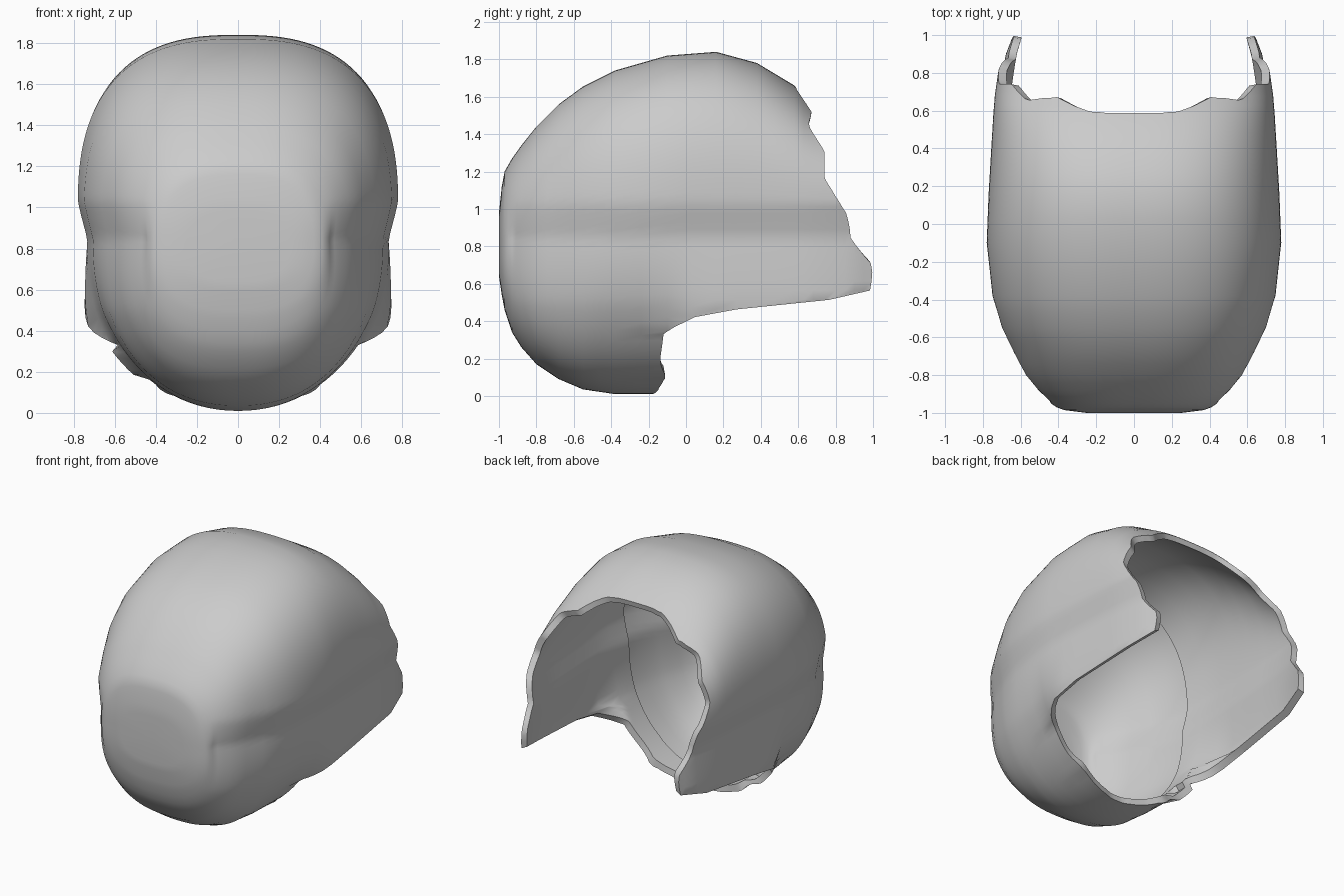
import bpy, bmesh, math

if "Cube" in bpy.data.objects:
    bpy.data.objects.remove(bpy.data.objects["Cube"], do_unlink=True)

COLUMNS = 144

# Cross-sections from front to back: y, half width, top, bottom
SECTIONS = [
    (-1.0, .25, .98, .64), (-.985, .37, 1.12, .54), (-.97, .41, 1.2, .46),
    (-.93, .47, 1.27, .34), (-.88, .52, 1.34, .26), (-.8, .58, 1.44, .17),
    (-.68, .64, 1.56, .09), (-.55, .70, 1.655, .035), (-.38, .75, 1.74, .01),
    (-.1, .78, 1.82, .01), (.16, .77, 1.84, 0), (.38, .757, 1.78, 0),
    (.58, .745, 1.66, 0), (.68, .737, 1.56, 0), (.8, .72, 1.47, 0),
    (.9, .70, 1.36, 0), (1.0, .66, 1.25, 0)]
WIDTH, TOP, BOTTOM = ([(s[0], s[i]) for s in SECTIONS] for i in (1, 2, 3))
MIDDLE = [(-1, .82), (-.5, .93), (0, 1.0)]
LOWER_POWER = [(-1, 2.8), (-.7, 2.4), (-.4, 2.1), (-.12, 2.1), (.1, 4)]
# Pinch of the side walls below the ridge: z, factor
PINCH = [(.5, .985), (.85, .945), (1.03, 1.0)]
# Rear edge of the shell: z, y
RIM = [(0, -.2), (.02, -.16), (.1, -.11), (.18, -.14), (.34, -.12), (.36, -.08),
       (.45, .1), (.49, .62), (.55, .98), (.69, 1.0), (.84, .88), (.97, .86),
       (1.16, .74), (1.31, .74), (1.45, .65), (1.52, .67), (1.64, .59), (1.9, .5)]


def lerp(table, t):
    if t <= table[0][0]:
        return table[0][1]
    for (a, u), (b, v) in zip(table, table[1:]):
        if t <= b:
            return u + (v - u) * (t - a) / (b - a)
    return table[-1][1]


def shell_point(angle, y, inset=0.0):
    """Point on the rounded-box section at y, pulled inward by inset."""
    c, s = math.cos(angle), math.sin(angle)
    zc = lerp(MIDDLE, y)
    power = 2.6 if s > 0 else lerp(LOWER_POWER, y)
    r = (abs(c) ** power + abs(s) ** power) ** (-1 / power)
    height = lerp(TOP, y) - zc if s > 0 else zc - lerp(BOTTOM, y)
    z = zc + r * s * (height - inset)
    x = r * c * (lerp(WIDTH, y) - inset)
    if y > -.95:
        x *= lerp(PINCH, z) if z > .5 else PINCH[0][1]
    # small flare at one end of the chin
    if x < -.4 and .17 < z < .31 and y > -.2:
        x -= .05
    return x, y, z


def rim_y(angle):
    y = -.6
    while y < 1 and y < lerp(RIM, shell_point(angle, y)[2]):
        y += .004
    return min(y, 1.0)


def bridge(bm, rows):
    for a, b in zip(rows, rows[1:]):
        for i in range(COLUMNS):
            j = (i + 1) % COLUMNS
            bm.faces.new((a[i], a[j], b[j], b[i]))


angles = [2 * math.pi * (i + .5) / COLUMNS for i in range(COLUMNS)]
rims = [rim_y(a) for a in angles]
stations = []
for s, t in zip(SECTIONS, SECTIONS[1:]):
    stations += [s[0], (s[0] + t[0]) / 2]
stations.append(1.0)

bm = bmesh.new()

# Outer skin, each row clamped to the rear edge
rows = [[bm.verts.new(shell_point(a, min(y, r))) for a, r in zip(angles, rims)]
        for y in stations]
nose = bm.verts.new((0, -.99, .82))
for i in range(COLUMNS):
    bm.faces.new((nose, rows[0][(i + 1) % COLUMNS], rows[0][i]))

# Folded rim and inner lining, open towards the front
lining = [rows[-1]]
for k in range(9):
    y = 1.0 - k * 1.3 / 8
    lining.append([bm.verts.new(shell_point(a, min(y, r - .008 - .02 * k), .045))
                   for a, r in zip(angles, rims)])
bridge(bm, rows + lining[1:])

bmesh.ops.remove_doubles(bm, verts=bm.verts[:], dist=.0008)
bmesh.ops.dissolve_degenerate(bm, edges=bm.edges[:], dist=.0005)
bmesh.ops.recalc_face_normals(bm, faces=bm.faces[:])

mesh = bpy.data.meshes.new("helmet_shell")
bm.to_mesh(mesh)
bm.free()
shell = bpy.data.objects.new("helmet_shell", mesh)
bpy.context.collection.objects.link(shell)

# Plain grey
grey = bpy.data.materials.new("plain_grey")
grey.use_nodes = True
colour = (.6, .6, .6, 1)
grey.diffuse_color = colour
grey.node_tree.nodes["Principled BSDF"].inputs["Base Color"].default_value = colour
mesh.materials.append(grey)

bpy.ops.object.select_all(action='DESELECT')
shell.select_set(True)
bpy.context.view_layer.objects.active = shell
bpy.ops.object.shade_smooth_by_angle(angle=math.radians(50))
